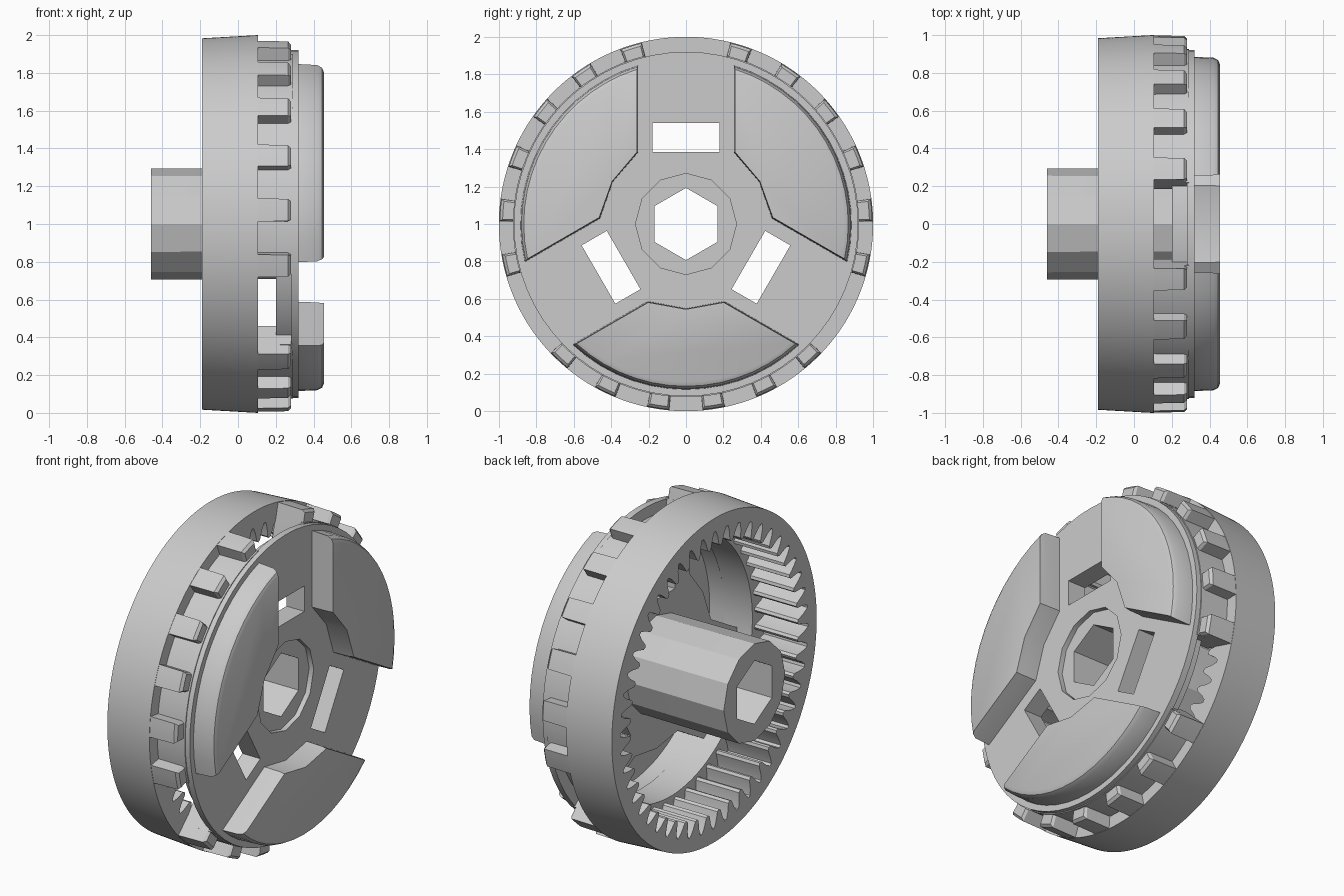
import bpy, bmesh
from math import sin, cos, asin, radians, degrees, pi

if "Cube" in bpy.data.objects:
    bpy.data.objects.remove(bpy.data.objects["Cube"], do_unlink=True)

grey = bpy.data.materials.new("mid grey")
grey.use_nodes = True
grey.diffuse_color = (0.6, 0.6, 0.6, 1)
grey.node_tree.nodes["Principled BSDF"].inputs["Base Color"].default_value = (0.6, 0.6, 0.6, 1)

AXES = (30, 150, 270)      # centres of the three raised sectors
SPOKES = (90, 210, 330)    # centres of the channels between them


def polar(r, deg):
    return r * cos(radians(deg)), r * sin(radians(deg))


def polygon(r, n, start=90):
    return [polar(r, start + 360 * i / n) for i in range(n)]


def arc_block(r0, r1, centre, half, n):
    """Outline of a ring segment."""
    angles = [centre - half + 2 * half * i / n for i in range(n + 1)]
    return [polar(r1, a) for a in angles] + [polar(r0, a) for a in reversed(angles)]


def sector(axis, outer, inner, channel, n=14):
    """Sector outline whose straight sides run parallel to the spokes."""
    a = 60 - degrees(asin(channel / outer))
    b = 60 - degrees(asin(channel / inner))
    pts = [polar(outer, axis - a + 2 * a * i / n) for i in range(n + 1)]
    return pts + [polar(inner, axis + b), polar(inner * 0.98, axis), polar(inner, axis - b)]


def loft(name, sections, closed=False):
    """Skin (x, outline) sections along x; closed joins last to first."""
    bm = bmesh.new()
    loops = [[bm.verts.new((x, y, z + 1)) for y, z in pts] for x, pts in sections]
    n = len(loops[0])
    pairs = list(zip(loops, loops[1:]))
    if closed:
        pairs.append((loops[-1], loops[0]))
    else:
        bm.faces.new(loops[0])
        bm.faces.new(loops[-1])
    for p, q in pairs:
        for i in range(n):
            j = (i + 1) % n
            bm.faces.new((p[i], p[j], q[j], q[i]))
    bmesh.ops.recalc_face_normals(bm, faces=bm.faces)
    mesh = bpy.data.meshes.new(name)
    bm.to_mesh(mesh)
    bm.free()
    mesh.materials.append(grey)
    ob = bpy.data.objects.new(name, mesh)
    bpy.context.collection.objects.link(ob)
    return ob


def activate(ob):
    bpy.ops.object.select_all(action='DESELECT')
    ob.select_set(True)
    bpy.context.view_layer.objects.active = ob


def prism(name, pts, x0, x1):
    return loft(name, [(x0, pts), (x1, pts)])


def cut(ob, pts, x0, x1):
    cutter = prism("cutter", pts, x0, x1)
    cutter.hide_render = True
    mod = ob.modifiers.new("cut", 'BOOLEAN')
    mod.operation, mod.solver, mod.object = 'DIFFERENCE', 'EXACT', cutter
    activate(ob)
    bpy.ops.object.modifier_apply(modifier=mod.name)
    bpy.data.objects.remove(cutter, do_unlink=True)


def smooth(ob, angle=32):
    activate(ob)
    bpy.ops.object.shade_smooth_by_angle(angle=radians(angle))


# Outer ring with internal gear teeth
TEETH = 48
tooth_shape = (0.90, 0.90, 0.865, 0.81, 0.80, 0.81, 0.865)
count = TEETH * len(tooth_shape)
inner = [polar(tooth_shape[i % len(tooth_shape)], 360 * i / count) for i in range(count)]
ring = loft("gear_ring", [(-0.19, inner), (-0.19, polygon(0.983, count, 0)),
                          (0.105, polygon(1.0, count, 0)), (0.105, inner)], closed=True)
smooth(ring)

# Carrier disc with stepped rim
disc = loft("carrier_disc", [(0.20, polygon(0.85, 64)), (0.28, polygon(0.85, 64)),
                             (0.28, polygon(0.92, 64)), (0.32, polygon(0.92, 64))])
for axis in AXES:
    cut(disc, sector(axis, 0.785, 0.53, 0.32), 0.1, 0.4)

# Rectangular windows in the channels
for spoke in SPOKES:
    (ux, uz), (vx, vz) = polar(1, spoke), polar(1, spoke + 90)
    window = [(r * ux + s * vx, r * uz + s * vz)
              for r, s in ((0.385, -0.18), (0.54, -0.18), (0.54, 0.18), (0.385, 0.18))]
    cut(disc, window, 0.1, 0.4)
cut(disc, polygon(0.27, 12), 0.1, 0.4)
smooth(disc)

# Hollow raised sectors and the walls joining disc to ring
for k, axis in enumerate(AXES, 1):
    boss = loft(f"raised_sector_{k}", [
        (0.305, sector(axis, 0.885, 0.46, 0.255)), (0.42, sector(axis, 0.88, 0.462, 0.258)),
        (0.445, sector(axis, 0.867, 0.465, 0.262)), (0.455, sector(axis, 0.845, 0.465, 0.262))])
    cut(boss, sector(axis, 0.785, 0.53, 0.32), 0.1, 0.39)
    smooth(boss)
    wall = prism(f"joining_wall_{k}", arc_block(0.78, 0.925, axis, 46.3, 24), 0.10, 0.29)
    smooth(wall)

# Castellations around the rim, left out at the spokes
STEPS = 21
for i in range(STEPS):
    if i % 7 == 0:
        continue
    angle = 90 + 360 * i / STEPS
    lug = loft(f"rim_lug_{i}", [(0.10, arc_block(0.88, 0.998, angle, 3.5, 4)),
                                (0.265, arc_block(0.88, 0.995, angle, 3.4, 4)),
                                (0.28, arc_block(0.88, 0.98, angle, 2.8, 4))])
    smooth(lug)

# Central hub with hexagonal bore
hub = loft("hub", [(-0.46, polygon(0.295, 12)), (0.20, polygon(0.29, 12)),
                   (0.29, polygon(0.28, 12))])
cut(hub, polygon(0.193, 6), -0.6, 0.5)
smooth(hub, 20)
